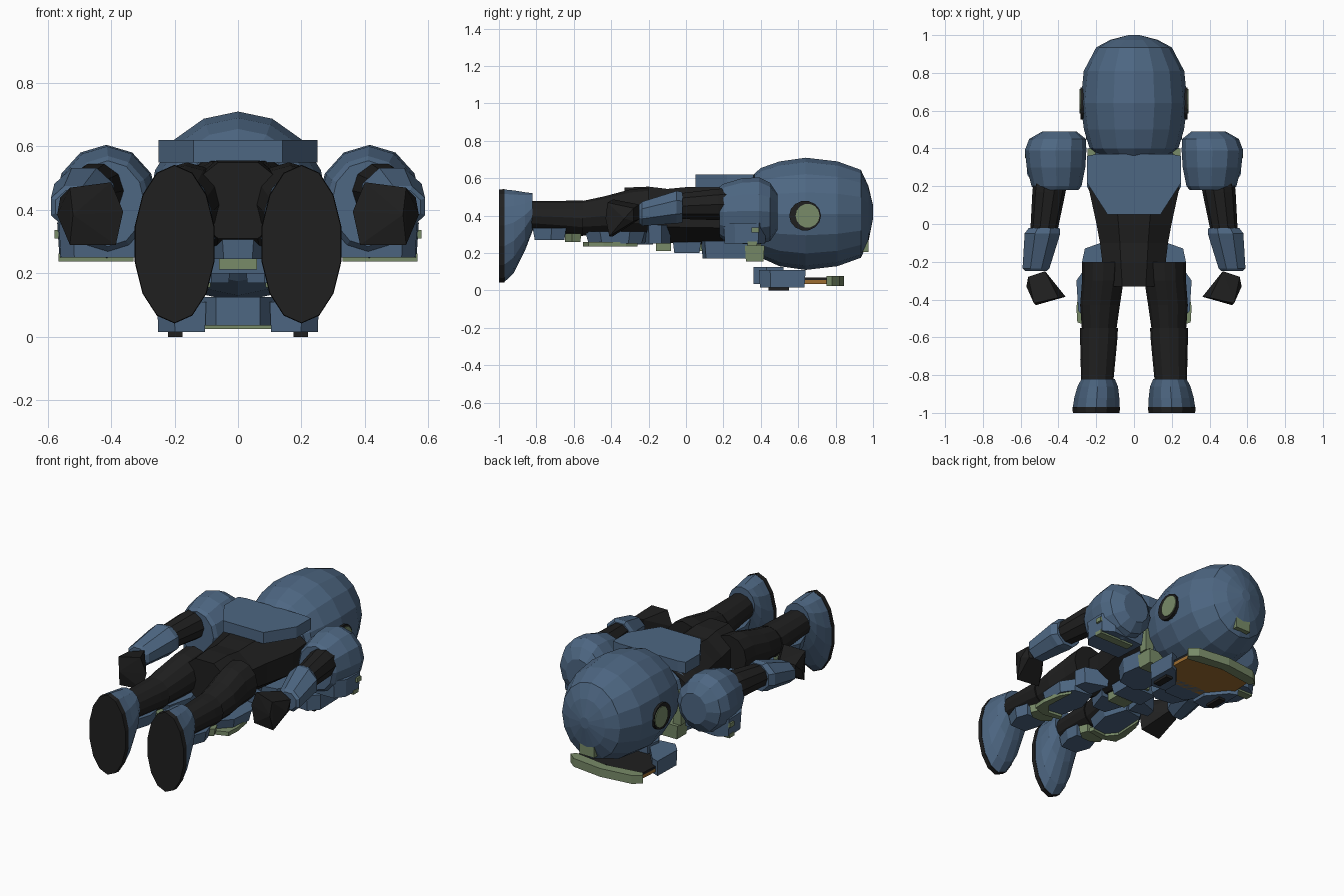
import bpy, bmesh, math


def material(name, rgb):
    m = bpy.data.materials.new(name)
    m.diffuse_color = (*rgb, 1)
    return m


BLUE = material("armour blue", (0.075, 0.135, 0.225))
BLACK = material("suit black", (0.014, 0.014, 0.014))
GREEN = material("trim green", (0.19, 0.26, 0.14))
AMBER = material("visor amber", (0.34, 0.155, 0.03))


def finish(name, bm, mat):
    bmesh.ops.recalc_face_normals(bm, faces=bm.faces)
    me = bpy.data.meshes.new(name)
    bm.to_mesh(me)
    bm.free()
    me.materials.append(mat)
    ob = bpy.data.objects.new(name, me)
    bpy.context.collection.objects.link(ob)
    return ob


def loft(name, mat, rings, n=12, s=1, turn=0.0):
    """Rings along y: (y, centre x, centre z, radius x, radius z)."""
    bm = bmesh.new()
    loops = []
    for y, cx, cz, rx, rz in rings:
        loops.append([bm.verts.new((s * (cx + rx * math.cos(a)), y, cz + rz * math.sin(a)))
                      for a in (math.tau * (i + turn) / n for i in range(n))])
    for a, b in zip(loops, loops[1:]):
        for i in range(n):
            j = (i + 1) % n
            bm.faces.new((a[i], a[j], b[j], b[i]))
    bm.faces.new(loops[0])
    bm.faces.new(loops[-1])
    return finish(name, bm, mat)


def slab(name, mat, outline, z0, z1, s=1, inset=0.0):
    """Prism from an x, y outline; inset shrinks the lower face to chamfer it."""
    bm = bmesh.new()
    cx = sum(p[0] for p in outline) / len(outline)
    cy = sum(p[1] for p in outline) / len(outline)
    k = 1 - inset
    lo = [bm.verts.new((s * (cx + (x - cx) * k), cy + (y - cy) * k, z0)) for x, y in outline]
    hi = [bm.verts.new((s * x, y, z1)) for x, y in outline]
    n = len(outline)
    bm.faces.new(lo)
    bm.faces.new(hi)
    for i in range(n):
        j = (i + 1) % n
        bm.faces.new((lo[i], lo[j], hi[j], hi[i]))
    return finish(name, bm, mat)


def rect(x0, x1, y0, y1):
    return [(x0, y0), (x1, y0), (x1, y1), (x0, y1)]


def disc(name, mat, y, ry, rz, x0, x1, s, n=14):
    """Short elliptic cylinder along x, centred on z = 0.4."""
    bm = bmesh.new()
    rings = [[bm.verts.new((s * x, y + ry * math.cos(math.tau * i / n),
                            0.40 + rz * math.sin(math.tau * i / n))) for i in range(n)]
             for x in (x0, x1)]
    bm.faces.new(rings[0])
    bm.faces.new(rings[1])
    for i in range(n):
        j = (i + 1) % n
        bm.faces.new((rings[0][i], rings[0][j], rings[1][j], rings[1][i]))
    return finish(name, bm, mat)


def sym(half):
    """Complete a right-hand outline with its mirror image."""
    return half + [(-x, y) for x, y in reversed(half)]


def hull(name, mat, pts, s=1):
    bm = bmesh.new()
    for x, y, z in pts:
        bm.verts.new((s * x, y, z))
    bmesh.ops.convex_hull(bm, input=bm.verts[:])
    return finish(name, bm, mat)


# Helmet: lathe-like egg along y
loft("helmet", BLUE, [(0.35, 0, 0.42, 0.17, 0.19), (0.40, 0, 0.415, 0.235, 0.24),
                      (0.50, 0, 0.41, 0.265, 0.28), (0.64, 0, 0.41, 0.283, 0.30),
                      (0.81, 0, 0.41, 0.266, 0.28), (0.935, 0, 0.41, 0.20, 0.235),
                      (0.975, 0, 0.41, 0.125, 0.15), (1.0, 0, 0.42, 0.03, 0.035)], 16)
slab("forehead_crest", GREEN, rect(-0.05, 0.05, 0.89, 0.975), 0.205, 0.275)

# Face guard floating below the helmet
visor = sym([(0.15, 0.47), (0.23, 0.62), (0.22, 0.77)])
slab("visor", AMBER, visor, 0.035, 0.055)
slab("visor_lining", BLACK, visor, 0.055, 0.07)
slab("visor_brim", GREEN, [(-0.25, 0.78), (-0.2, 0.82), (0, 0.845), (0.2, 0.82), (0.25, 0.78),
                           (0.23, 0.75), (0, 0.785), (-0.23, 0.75)], 0.025, 0.077)
slab("chin_guard", BLUE, sym([(0.07, 0.36), (0.115, 0.43), (0.1, 0.52)]), 0.035, 0.125)

# Torso and pelvis
loft("torso", BLACK, [(-0.33, 0, 0.43, 0.163, 0.13), (-0.20, 0, 0.412, 0.182, 0.155),
                      (-0.10, 0, 0.40, 0.195, 0.155), (0.0, 0, 0.40, 0.215, 0.165),
                      (0.20, 0, 0.40, 0.262, 0.17), (0.34, 0, 0.41, 0.255, 0.165)], 8, turn=0.5)
slab("backpack", BLUE, sym([(0.14, 0.05), (0.25, 0.22), (0.25, 0.36), (0.2, 0.37)]), 0.55, 0.62)
loft("collar_ring", BLUE, [(0.30, 0, 0.41, 0.23, 0.17), (0.40, 0, 0.41, 0.21, 0.17)], 12)

# Belly and belt plates
slab("belly_plate", BLUE, rect(-0.11, 0.11, -0.07, 0.08), 0.20, 0.26, inset=0.1)
slab("belt_buckle", GREEN, rect(-0.06, 0.06, -0.16, -0.08), 0.212, 0.27)
slab("groin_plate", BLUE, sym([(0.05, -0.32), (0.10, -0.17)]), 0.245, 0.32, inset=0.1)
slab("sternum", GREEN, rect(-0.04, 0.04, 0.0, 0.09), 0.212, 0.25)

for s, side in ((1, "right"), (-1, "left")):
    def nm(part):
        return side + "_" + part

    # Ear disc and black surround
    disc(nm("ear_surround"), BLACK, 0.637, 0.085, 0.08, 0.24, 0.283, s)
    disc(nm("ear_disc"), GREEN, 0.65, 0.064, 0.064, 0.24, 0.288, s)

    # Cheek guard with a small black vent
    slab(nm("cheek"), BLUE, [(0.1, 0.40), (0.2, 0.39), (0.255, 0.45), (0.25, 0.64), (0.2, 0.62),
                             (0.1, 0.50)], 0.015, 0.11, s, 0.05)
    slab(nm("cheek_vent"), BLACK, rect(0.175, 0.22, 0.44, 0.55), 0.0, 0.016, s)

    # Chest and neck plates
    slab(nm("chest_plate"), BLUE, [(0.02, 0.12), (0.08, 0.08), (0.20, 0.10), (0.25, 0.2),
                                   (0.23, 0.34), (0.02, 0.34)], 0.17, 0.265, s, 0.08)
    slab(nm("neck_trim"), GREEN, rect(0.08, 0.235, 0.315, 0.42), 0.155, 0.24, s, 0.1)
    slab(nm("neck_clasp"), GREEN, rect(0.19, 0.245, 0.345, 0.40), 0.24, 0.44, s)

    # Shoulder dome and its front plate
    loft(nm("shoulder"), BLUE, [(0.18, 0.41, 0.42, 0.115, 0.135), (0.20, 0.41, 0.42, 0.132, 0.15),
                                (0.30, 0.413, 0.425, 0.155, 0.175), (0.39, 0.415, 0.425, 0.163, 0.18),
                                (0.45, 0.405, 0.42, 0.15, 0.155), (0.49, 0.395, 0.42, 0.09, 0.095)],
         12, s)
    slab(nm("shoulder_plate"), BLUE, [(0.28, 0.2), (0.52, 0.2), (0.565, 0.26), (0.57, 0.39),
                                      (0.50, 0.43), (0.27, 0.41)], 0.25, 0.36, s, 0.06)
    slab(nm("shoulder_trim"), GREEN, rect(0.33, 0.565, 0.33, 0.38), 0.238, 0.262, s)
    slab(nm("shoulder_clip"), GREEN, rect(0.55, 0.578, 0.35, 0.39), 0.31, 0.337, s)

    # Arm, gauntlet and hand
    loft(nm("upper_arm"), BLACK, [(0.24, 0.44, 0.46, 0.09, 0.09), (0.17, 0.45, 0.46, 0.088, 0.088),
                                  (-0.06, 0.48, 0.45, 0.07, 0.07)], 10, s)
    loft(nm("gauntlet"), BLUE, [(-0.02, 0.475, 0.445, 0.088, 0.088), (-0.05, 0.485, 0.445, 0.102, 0.095),
                                (-0.08, 0.49, 0.44, 0.098, 0.09), (-0.235, 0.519, 0.41, 0.077, 0.07),
                                (-0.25, 0.52, 0.41, 0.06, 0.055)], 8, s, 0.5)
    hull(nm("hand"), BLACK, [(0.56, -0.28, 0.44), (0.47, -0.25, 0.46), (0.55, -0.28, 0.37),
                             (0.47, -0.25, 0.38), (0.362, -0.385, 0.395), (0.40, -0.39, 0.487),
                             (0.385, -0.39, 0.29), (0.52, -0.43, 0.385), (0.53, -0.41, 0.29),
                             (0.53, -0.42, 0.47), (0.57, -0.33, 0.385)], s)

    # Leg
    loft(nm("thigh"), BLACK, [(-0.20, 0.16, 0.425, 0.115, 0.125), (-0.30, 0.165, 0.42, 0.11, 0.12),
                              (-0.43, 0.18, 0.40, 0.105, 0.105), (-0.57, 0.185, 0.385, 0.09, 0.09)],
         12, s)
    loft(nm("shin"), BLACK, [(-0.55, 0.185, 0.385, 0.1, 0.095), (-0.62, 0.187, 0.39, 0.098, 0.09),
                             (-0.84, 0.195, 0.40, 0.085, 0.078)], 12, s)

    # Hip, thigh, knee and shin plates with green trims
    slab(nm("hip_plate"), BLUE, [(0.12, -0.08), (0.26, -0.13), (0.275, -0.2), (0.14, -0.22)],
         0.25, 0.35, s, 0.05)
    slab(nm("thigh_plate"), BLUE, [(0.12, -0.2), (0.25, -0.22), (0.305, -0.30), (0.295, -0.46),
                                   (0.22, -0.54), (0.11, -0.52), (0.07, -0.36)], 0.25, 0.315, s, 0.12)
    slab(nm("thigh_trim"), GREEN, [(0.25, -0.26), (0.285, -0.32), (0.305, -0.44), (0.30, -0.52),
                                   (0.22, -0.55), (0.11, -0.53), (0.12, -0.50), (0.21, -0.51),
                                   (0.26, -0.45)], 0.235, 0.26, s)
    slab(nm("knee_plate"), GREEN, [(0.12, -0.56), (0.25, -0.56), (0.27, -0.61), (0.22, -0.65),
                                   (0.15, -0.65), (0.10, -0.61)], 0.26, 0.305, s, 0.1)
    slab(nm("shin_plate"), BLUE, [(0.11, -0.64), (0.26, -0.64), (0.285, -0.72), (0.25, -0.82),
                                  (0.13, -0.82), (0.10, -0.72)], 0.27, 0.335, s, 0.12)

    # Boot and sole
    loft(nm("boot"), BLUE, [(-0.82, 0.19, 0.42, 0.09, 0.10), (-0.86, 0.192, 0.37, 0.11, 0.155),
                            (-0.92, 0.197, 0.315, 0.122, 0.22), (-0.97, 0.20, 0.293, 0.127, 0.247)],
         14, s, 0.5)
    loft(nm("sole"), BLACK, [(-0.97, 0.20, 0.292, 0.129, 0.25), (-1.0, 0.20, 0.292, 0.127, 0.248)],
         14, s, 0.5)
